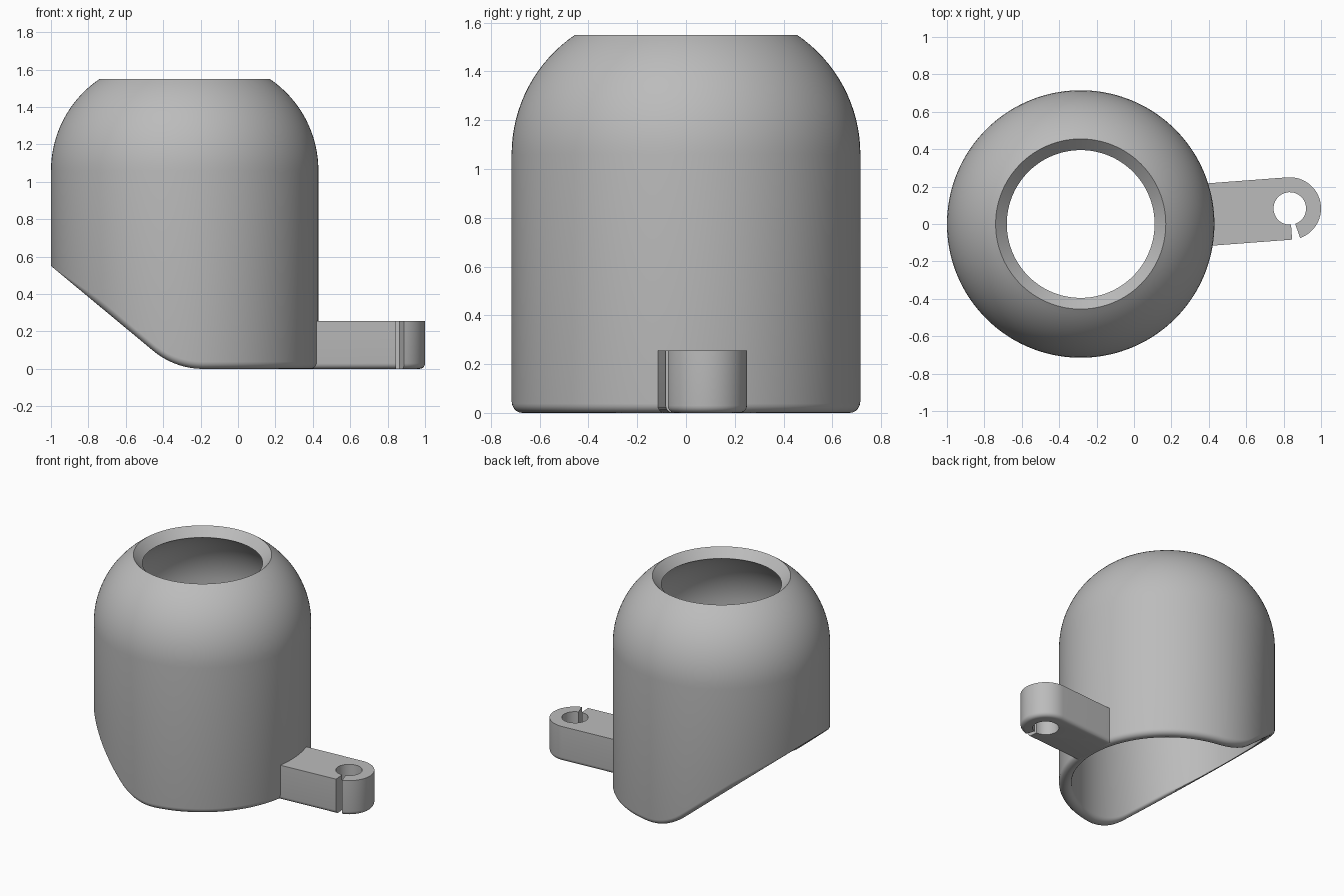
import bpy, bmesh, math

if "Cube" in bpy.data.objects:
    bpy.data.objects.remove(bpy.data.objects["Cube"])

grey = bpy.data.materials.new("grey")
grey.diffuse_color = (0.5, 0.5, 0.5, 1)
grey.use_nodes = True
grey.node_tree.nodes["Principled BSDF"].inputs["Base Color"].default_value = grey.diffuse_color


def finish(name, bm):
    """Turn a bmesh into a shaded object."""
    bmesh.ops.recalc_face_normals(bm, faces=bm.faces)
    mesh = bpy.data.meshes.new(name)
    bm.to_mesh(mesh)
    bm.free()
    ob = bpy.data.objects.new(name, mesh)
    bpy.context.collection.objects.link(ob)
    mesh.materials.append(grey)
    bpy.ops.object.select_all(action='DESELECT')
    ob.select_set(True)
    bpy.context.view_layer.objects.active = ob
    bpy.ops.object.shade_smooth_by_angle(angle=math.radians(30))
    return ob


def arc(cx, cy, r, a0, a1, n):
    """Points on an arc, angles in degrees."""
    angles = [math.radians(a0 + (a1 - a0) * i / n) for i in range(n + 1)]
    return [(cx + r * math.cos(a), cy + r * math.sin(a)) for a in angles]


# Domed shell: revolved wall section whose lower edge follows a slanted cut
CX, RO, RI = -0.285, 0.715, 0.632
DOME_Z, DOME_C = 1.06, 0.123
SEGS = 144
SLOPE, CORNER, TAN = 0.83, -0.337, 0.15
BEND = TAN / math.tan(math.atan(SLOPE) / 2)
COS = math.cos(math.atan(SLOPE))


def cut_height(x):
    """Bottom of the shell: slanted on the left, blended into flat."""
    if x >= CORNER + TAN:
        return 0.0
    if x > CORNER - TAN * COS:
        return BEND - math.sqrt(BEND ** 2 - (x - CORNER - TAN) ** 2)
    return SLOPE * (CORNER - x)


top_section = arc(DOME_C, DOME_Z, RO - DOME_C, 0, 55.9, 16)
top_section += arc(DOME_C, DOME_Z, RI - DOME_C, 57.7, 0, 16)

bm = bmesh.new()
rings = []
for s in range(SEGS):
    t = 2 * math.pi * s / SEGS
    c, sn = math.cos(t), math.sin(t)
    # rim rounding fades out towards the sharp tip
    f = 0.038 * min(1, max(0.08, (CX + RO * c + 1) / 0.25))
    rim = arc(RI + f, f, f, 180, 270, 5) + arc(RO - f, f, f, 270, 360, 5)
    pts = [(r, z) for r, z in top_section]
    pts += [(r, z + cut_height(CX + r * c)) for r, z in rim]
    rings.append([bm.verts.new((CX + r * c, r * sn, z)) for r, z in pts])
n = len(rings[0])
for s in range(SEGS):
    a, b = rings[s], rings[(s + 1) % SEGS]
    for i in range(n):
        j = (i + 1) % n
        bm.faces.new((a[i], b[i], b[j], a[j]))
finish("domed_shell", bm)

# Side arm with a split clip ring at its end
R, HOLE, H = 0.167, 0.087, 0.255
outline = [(-0.465, -R), (0, -R)]
outline += arc(0, 0, HOLE, 270, -75, 40)
outline += arc(0, 0, R, -75, 90, 28)
outline += [(-0.465, R)]
bm = bmesh.new()
base = bm.faces.new([bm.verts.new((x, y, 0)) for x, y in outline])
res = bmesh.ops.extrude_face_region(bm, geom=[base], use_keep_orig=True)
bmesh.ops.translate(bm, vec=(0, 0, H),
                    verts=[v for v in res["geom"] if isinstance(v, bmesh.types.BMVert)])
bmesh.ops.recalc_face_normals(bm, faces=bm.faces)


def on_outside(v):
    return v.co.z < 1e-5 and (abs(abs(v.co.y) - R) < 1e-4 or
                              (v.co.x > 0 and v.co.xy.length > R - 1e-4))


edges = [e for e in bm.edges if all(on_outside(v) for v in e.verts)]
bmesh.ops.bevel(bm, geom=edges, offset=0.03, segments=5, profile=0.5,
                affect='EDGES', clamp_overlap=True)
arm = finish("clip_arm", bm)
arm.location = (0.833, 0.083, 0)
arm.rotation_euler.z = math.radians(4.3)
